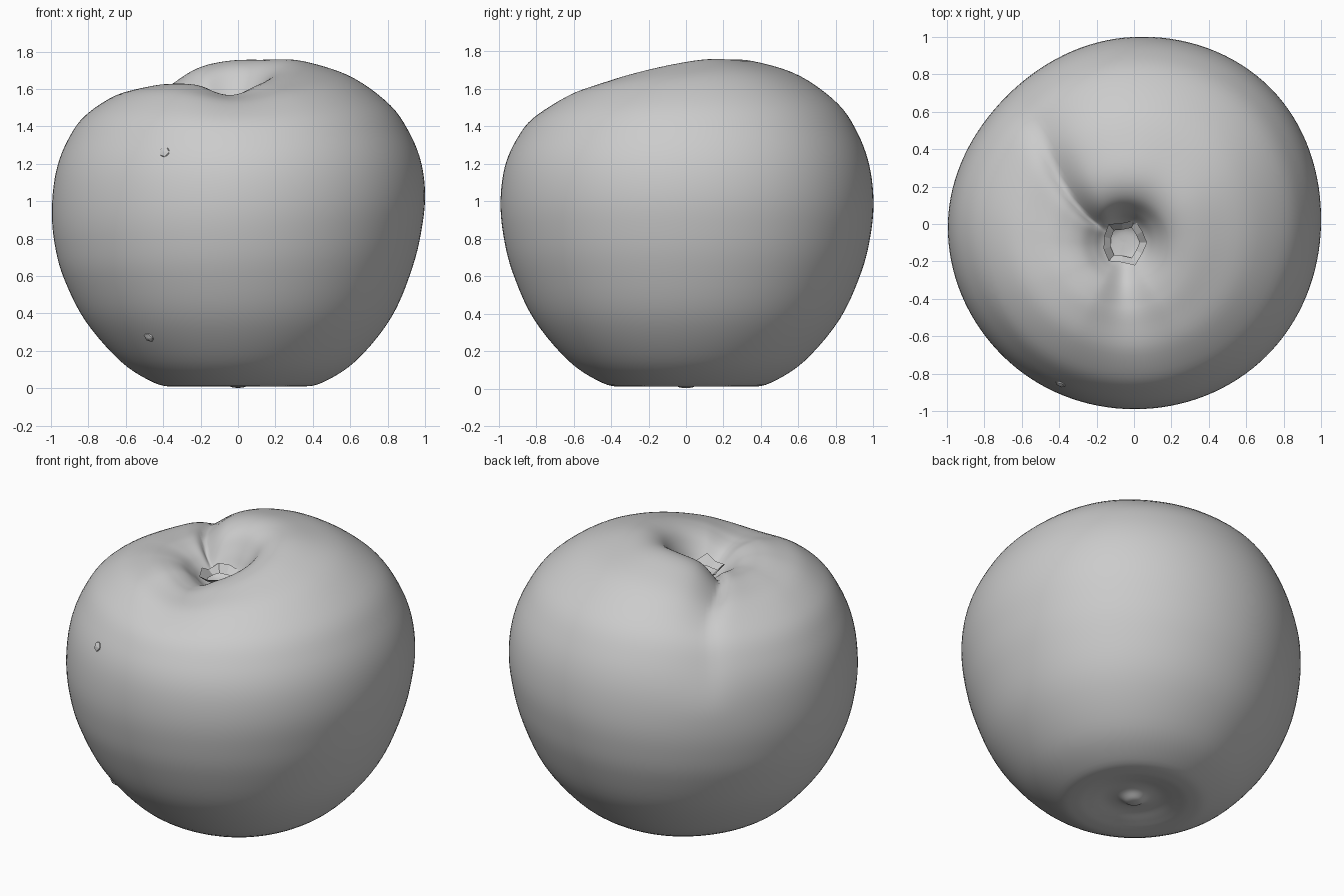
import bpy, bmesh, math
from mathutils import Vector

if "Cube" in bpy.data.objects:
    bpy.data.objects.remove(bpy.data.objects["Cube"])

# Side profile of the tallest lobe, (radius, height) from bottom nub to top hollow
PROFILE = [(0, .002), (.04, .008), (.09, .035), (.16, .04), (.25, .022), (.34, .01), (.45, .03),
           (.63, .145), (.82, .37), (.935, .62), (.985, .82), (1.0, 1.0), (.978, 1.19), (.918, 1.36),
           (.82, 1.52), (.645, 1.67), (.47, 1.74), (.34, 1.755), (.24, 1.71), (.17, 1.61),
           (.12, 1.52), (.07, 1.475), (0, 1.465)]
# Shoulder height every 30 degrees, counter-clockwise from +x
SHOULDER = [1.725, 1.755, 1.755, 1.75, 1.71, 1.62, 1.61, 1.625, 1.62, 1.565, 1.625, 1.68]
# Outline radius every 45 degrees
OUTLINE = [1.0, 1.03, 1.0, .965, .995, .995, .99, 1.0]
SEGMENTS, STEPS = 128, 5
HOLLOW, FLOOR, PEAK = (-.05, -.1), 1.465, 1.755


def spline(a, b, c, d, t):
    return .5 * (2*b + (c - a)*t + (2*a - 5*b + 4*c - d)*t*t + (3*b - a - 3*c + d)*t**3)


def around(table, ang):
    n = len(table)
    f = (ang / math.tau * n) % n
    i = int(f)
    return spline(*[table[(i + k) % n] for k in (-1, 0, 1, 2)], f - i)


def smooth(x):
    x = max(0, min(1, x))
    return x*x*(3 - 2*x)


def fine_profile():
    p = PROFILE
    out = []
    for i in range(len(p) - 1):
        q = [Vector(p[max(0, min(len(p) - 1, i + k))]) for k in (-1, 0, 1, 2)]
        for s in range(STEPS):
            out.append(spline(*q, s / STEPS))
    return out[1:]


def surface(r, z, ang):
    rad = r * around(OUTLINE, ang)
    x, y = rad * math.cos(ang), rad * math.sin(ang)
    if z > 1.0:
        # lower the shoulder on the small lobes, keep the hollow floor fixed
        high = around(SHOULDER, ang)
        if r < .34:
            z = FLOOR + (z - FLOOR) * (high - FLOOR) / (PEAK - FLOOR)
        else:
            t = (1 - r) / .66
            z += (high - PEAK) * (1 - (1 - t) ** 1.7)
        # curved crease running from the hollow down the back left side
        line = math.radians(151 - 17 * min(1, r / .75))
        off = (ang - line + math.pi) % math.tau - math.pi
        width = .10 if off > 0 else .24
        cut = math.exp(-abs(off / width) ** 1.4)
        z -= .065 * cut * smooth((r - .1) / .15) * smooth((1 - r) / .5)
        side = 1 - .025 * cut * smooth((r - .4) / .4) * smooth((z - 1.05) / .3)
        x, y = x * side, y * side
        shift = smooth((.95 - r) / .75)
        x, y = x + HOLLOW[0] * shift, y + HOLLOW[1] * shift
    # slight lean: the left half sits lower
    z += .05 * x * math.exp(-((z - .85) / .4) ** 2)
    return Vector((x, y, z))


# Fruit body
bm = bmesh.new()
rings = [[bm.verts.new(surface(p[0], p[1], math.tau * j / SEGMENTS)) for j in range(SEGMENTS)]
         for p in fine_profile()]
for lo, hi in zip(rings, rings[1:]):
    for j in range(SEGMENTS):
        k = (j + 1) % SEGMENTS
        bm.faces.new((lo[j], lo[k], hi[k], hi[j]))
bottom = bm.verts.new((0, 0, .002))
top = bm.verts.new((HOLLOW[0], HOLLOW[1], FLOOR))
for j in range(SEGMENTS):
    k = (j + 1) % SEGMENTS
    bm.faces.new((bottom, rings[0][k], rings[0][j]))
    bm.faces.new((top, rings[-1][j], rings[-1][k]))
bmesh.ops.recalc_face_normals(bm, faces=bm.faces)
me = bpy.data.meshes.new("fruit_body")
bm.to_mesh(me)
bm.free()
me.shade_smooth()
body = bpy.data.objects.new("fruit_body", me)
bpy.context.collection.objects.link(body)
bpy.context.view_layer.update()

# Two tiny blemishes on the skin
for name, spot in (("upper_blemish", (-.39, -.85, 1.26)), ("lower_blemish", (-.47, -.57, .28))):
    hit, loc, normal, _ = body.closest_point_on_mesh(Vector(spot))
    bpy.ops.mesh.primitive_ico_sphere_add(subdivisions=1, radius=.032, location=loc)
    ob = bpy.context.object
    ob.name = name
    ob.scale = (1, 1, .4)
    ob.rotation_euler = normal.to_track_quat('Z', 'Y').to_euler()

# Ragged stem scar in the hollow
bm = bmesh.new()
inner, outer = [], []
for j in range(11):
    a = math.tau * j / 11
    wob = 1 + .12 * math.sin(3.7 * j)
    for ring, rad, z in ((inner, .08, 1.495), (outer, .12, 1.535 + .02 * math.sin(2.3 * j))):
        ring.append(bm.verts.new((HOLLOW[0] + rad*wob*math.cos(a), HOLLOW[1] + rad*wob*math.sin(a), z)))
for j in range(11):
    k = (j + 1) % 11
    bm.faces.new((inner[j], inner[k], outer[k], outer[j]))
bmesh.ops.recalc_face_normals(bm, faces=bm.faces)
me = bpy.data.meshes.new("stem_scar")
bm.to_mesh(me)
bm.free()
bpy.context.collection.objects.link(bpy.data.objects.new("stem_scar", me))
